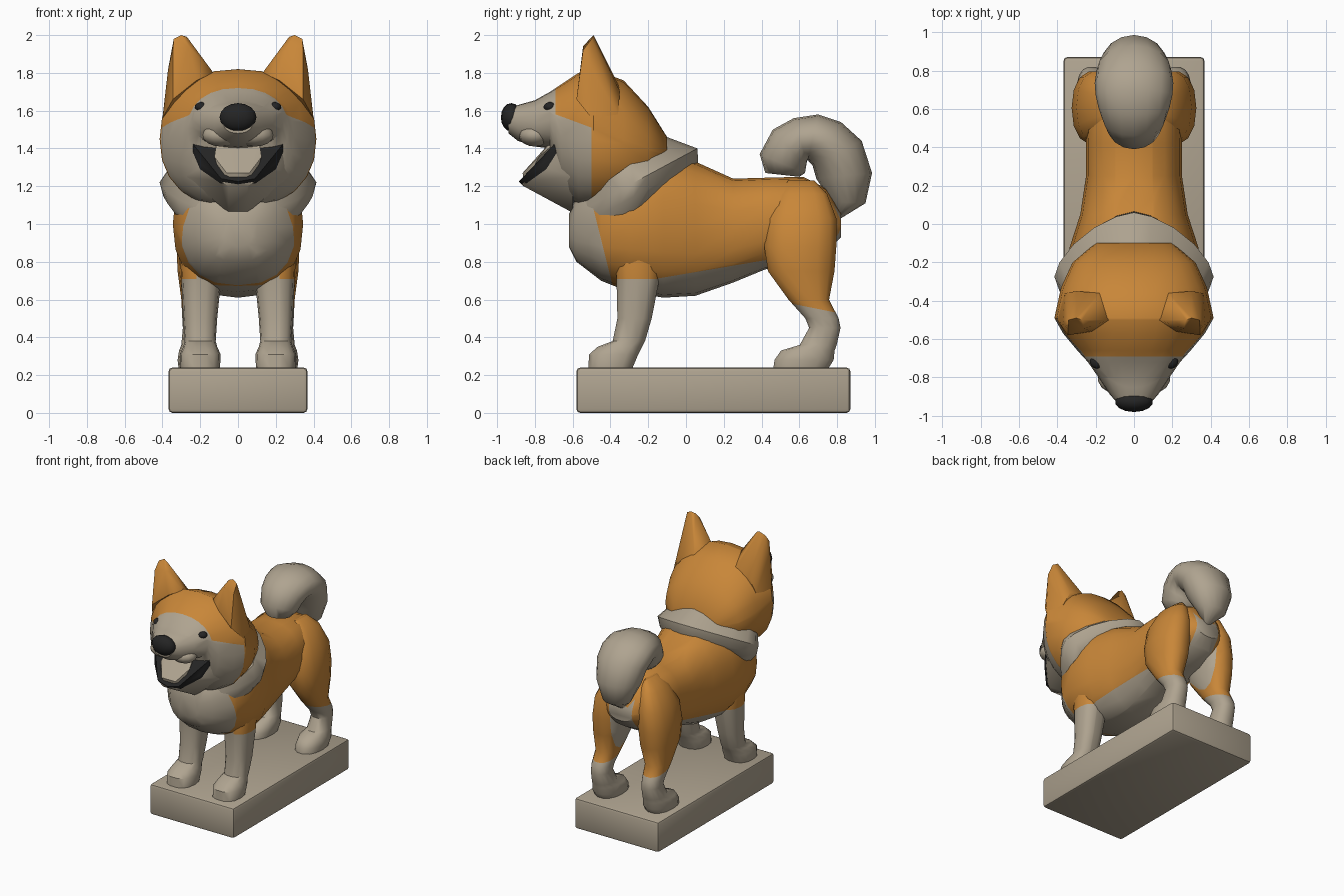
import bpy, bmesh, math
from mathutils import Vector


def material(name, rgb):
    m = bpy.data.materials.new(name)
    m.diffuse_color = (*rgb, 1)
    return m


CREAM, ORANGE, DARK = 0, 1, 2
MATS = [material("cream", (0.43, 0.37, 0.28)),
        material("orange", (0.58, 0.24, 0.04)),
        material("charcoal", (0.018, 0.018, 0.018))]


def finish(name, bm, colour, cuts=(), angle=42):
    """Cut along colour borders, paint faces by rule, and link the object."""
    for co, no in cuts:
        bmesh.ops.bisect_plane(bm, geom=bm.verts[:] + bm.edges[:] + bm.faces[:],
                               plane_co=co, plane_no=no)
    bmesh.ops.recalc_face_normals(bm, faces=bm.faces[:])
    for f in bm.faces:
        f.material_index = colour(f.calc_center_median()) if callable(colour) else colour
    me = bpy.data.meshes.new(name)
    bm.to_mesh(me)
    bm.free()
    for m in MATS:
        me.materials.append(m)
    ob = bpy.data.objects.new(name, me)
    bpy.context.collection.objects.link(ob)
    bpy.ops.object.select_all(action='DESELECT')
    ob.select_set(True)
    bpy.context.view_layer.objects.active = ob
    bpy.ops.object.shade_smooth_by_angle(angle=math.radians(angle))
    return ob


def loft(name, rings, colour, cuts=(), n=20, p=2.0, angle=42):
    """Skin rings (y1, z1, y2, z2, half width, centre x) with superellipse sections."""
    bm = bmesh.new()
    loops = []
    for y1, z1, y2, z2, w, cx in rings:
        loop = []
        for i in range(n):
            t = 2 * math.pi * i / n
            c = math.copysign(abs(math.cos(t)) ** (2 / p), math.cos(t))
            s = math.copysign(abs(math.sin(t)) ** (2 / p), math.sin(t))
            loop.append(bm.verts.new((cx + w * c, (y1 + y2) / 2 + s * (y2 - y1) / 2,
                                      (z1 + z2) / 2 + s * (z2 - z1) / 2)))
        loops.append(loop)
    for a, b in zip(loops, loops[1:]):
        for i in range(n):
            j = (i + 1) % n
            bm.faces.new((a[i], a[j], b[j], b[i]))
    bm.faces.new(loops[0])
    bm.faces.new(loops[-1])
    return finish(name, bm, colour, cuts, angle)


def hull(name, pts, colour, angle=42):
    bm = bmesh.new()
    vs = [bm.verts.new(p) for p in pts]
    r = bmesh.ops.convex_hull(bm, input=vs)
    junk = {g for g in r["geom_interior"] + r["geom_unused"] if isinstance(g, bmesh.types.BMVert)}
    bmesh.ops.delete(bm, geom=list(junk), context='VERTS')
    return finish(name, bm, colour, angle=angle)


def both(pts):
    return [(s * x, y, z) for x, y, z in pts for s in (-1, 1)]


def ball(name, co, size, colour):
    bm = bmesh.new()
    bmesh.ops.create_uvsphere(bm, u_segments=14, v_segments=8, radius=1)
    for v in bm.verts:
        v.co = Vector([c + s * a for c, s, a in zip(co, size, v.co)])
    return finish(name, bm, colour, angle=60)


# Plinth
bm = bmesh.new()
bmesh.ops.create_cube(bm, size=1)
for v in bm.verts:
    v.co = (v.co.x * 0.735, 0.145 + v.co.y * 1.45, 0.12 + v.co.z * 0.24)
bmesh.ops.bevel(bm, geom=bm.edges[:], offset=0.02, segments=2, affect='EDGES', profile=0.5)
finish("plinth", bm, CREAM)

# Body: y, bottom, top, half width
BODY = [(-0.62, 0.88, 1.05, 0.08), (-0.58, 0.80, 1.15, 0.19), (-0.45, 0.70, 1.28, 0.305),
        (-0.30, 0.64, 1.36, 0.345), (-0.12, 0.61, 1.38, 0.335), (0.05, 0.62, 1.33, 0.28),
        (0.25, 0.69, 1.24, 0.25), (0.42, 0.76, 1.245, 0.25), (0.62, 0.78, 1.25, 0.24),
        (0.74, 0.85, 1.19, 0.20), (0.82, 0.93, 1.06, 0.10)]


def body_colour(c):
    if c.z < 0.737 + 0.17 * c.y or c.y < -0.47 + (1 - c.z) * 0.25:
        return CREAM
    return CREAM if c.y > 0.74 and c.z < 1.1 and abs(c.x) < 0.1 else ORANGE


loft("body", [(y, a, y, b, w, 0) for y, a, b, w in BODY], body_colour,
     [((0, 0, 0.737), (0, -0.17, 1)), ((0, -0.47, 1), (0, 1, 0.25)),
      ((0.1, 0, 0), (1, 0, 0)), ((-0.1, 0, 0), (1, 0, 0))], p=2.4)

# Neck ruff: tilted ring, pointed front and back
loft("ruff", [(-0.57, 0.88, 0.04, 1.28, 0.34, 0), (-0.62, 0.96, 0.065, 1.33, 0.395, 0),
              (-0.61, 1.04, 0.06, 1.40, 0.415, 0), (-0.59, 1.10, -0.10, 1.46, 0.37, 0)],
     CREAM, p=1.55)

# Head with muzzle: y, bottom, top, half width
HEAD = [(-0.10, 1.28, 1.46, 0.20), (-0.20, 1.16, 1.62, 0.32), (-0.33, 1.09, 1.76, 0.38),
        (-0.49, 1.08, 1.82, 0.415), (-0.57, 1.09, 1.80, 0.37), (-0.66, 1.18, 1.74, 0.295),
        (-0.72, 1.40, 1.70, 0.24), (-0.80, 1.41, 1.655, 0.185), (-0.89, 1.44, 1.63, 0.125),
        (-0.94, 1.48, 1.61, 0.08)]


def head_colour(c):
    cheek = c.y < -0.5 and c.z < 1.51 - 0.37 * (c.y + 0.5)
    return CREAM if c.y < -0.69 or cheek else ORANGE


loft("head", [(y, a, y, b, w, 0) for y, a, b, w in HEAD], head_colour,
     [((0, -0.69, 0), (0, 1, 0)), ((0, -0.5, 0), (0, 1, 0)),
      ((0, -0.5, 1.51), (0, 0.37, 1))], n=24, p=2.25)

# Jaw, dark lip lining and tongue
RIM = [(0.24, -0.68, 1.41), (0.195, -0.75, 1.30), (0.09, -0.855, 1.225), (0.0, -0.87, 1.21)]
hull("jaw", both(RIM + [(0.05, -0.86, 1.20), (0.14, -0.68, 1.18), (0.28, -0.60, 1.25),
                        (0.30, -0.58, 1.38), (0.05, -0.60, 1.06)]), CREAM)
hull("mouth_lining", both([(x * k, y - d, z + d) for x, y, z in RIM
                           for k, d in ((1.03, -0.01), (1.0, 0.015))]), DARK)
hull("tongue", both([(0.11, -0.68, 1.44), (0.11, -0.70, 1.455), (0.125, -0.78, 1.355),
                     (0.06, -0.865, 1.27), (0.09, -0.83, 1.25), (0.04, -0.86, 1.24)]), CREAM)

# Nose, lip puffs, eyes, ears
ball("nose", (0, -0.925, 1.565), (0.10, 0.055, 0.075), DARK)
for s, side in ((-1, "left"), (1, "right")):
    ball("lip_" + side, (s * 0.09, -0.80, 1.47), (0.10, 0.085, 0.06), CREAM)
    ball("eye_" + side, (s * 0.19, -0.718, 1.62), (0.04, 0.036, 0.026), DARK)
    hull("ear_" + side, [(s * x, y, z) for x, y, z in [
        (0.27, -0.50, 1.99), (0.30, -0.49, 2.0), (0.34, -0.50, 1.98), (0.22, -0.51, 1.92),
        (0.26, -0.545, 1.94), (0.345, -0.545, 1.92), (0.13, -0.50, 1.80), (0.37, -0.50, 1.82),
        (0.385, -0.50, 1.68), (0.40, -0.50, 1.56), (0.36, -0.36, 1.58), (0.30, -0.35, 1.70),
        (0.18, -0.36, 1.74), (0.22, -0.56, 1.76), (0.345, -0.58, 1.66)]], ORANGE, 50)

# Curled tail: outer point, inner point, half width
TAIL = [(0.82, 1.03, 0.79, 1.06, 0.03), (0.95, 1.11, 0.77, 1.12, 0.11),
        (0.985, 1.27, 0.69, 1.24, 0.17), (0.93, 1.44, 0.67, 1.31, 0.195),
        (0.82, 1.54, 0.65, 1.33, 0.205), (0.70, 1.58, 0.645, 1.34, 0.20),
        (0.57, 1.56, 0.64, 1.33, 0.185), (0.46, 1.50, 0.635, 1.30, 0.165),
        (0.39, 1.37, 0.63, 1.27, 0.14), (0.42, 1.27, 0.60, 1.25, 0.09)]
loft("tail", [r + (0,) for r in TAIL], CREAM, n=16, angle=60)

# Legs: z, front y, back y, half width, centre x
FRONT = [(1.05, -0.32, -0.18, 0.05, 0.22), (0.90, -0.38, -0.12, 0.12, 0.19),
         (0.70, -0.37, -0.14, 0.105, 0.195), (0.50, -0.365, -0.18, 0.09, 0.20),
         (0.38, -0.39, -0.215, 0.082, 0.20), (0.35, -0.47, -0.23, 0.09, 0.20),
         (0.31, -0.515, -0.25, 0.108, 0.20), (0.24, -0.52, -0.28, 0.105, 0.20)]
HIND = [(1.23, 0.54, 0.68, 0.02, 0.12), (1.16, 0.48, 0.75, 0.075, 0.155),
        (1.03, 0.42, 0.80, 0.115, 0.185),
        (0.88, 0.41, 0.80, 0.125, 0.20), (0.75, 0.43, 0.79, 0.115, 0.205),
        (0.60, 0.54, 0.76, 0.085, 0.215), (0.50, 0.63, 0.81, 0.075, 0.22),
        (0.45, 0.65, 0.82, 0.072, 0.22), (0.36, 0.60, 0.80, 0.08, 0.22),
        (0.33, 0.50, 0.79, 0.092, 0.22), (0.28, 0.465, 0.785, 0.10, 0.22),
        (0.24, 0.46, 0.76, 0.095, 0.22)]
for s, side in ((-1, "left"), (1, "right")):
    loft("front_leg_" + side, [(a, z, b, z, w, s * cx) for z, a, b, w, cx in FRONT],
         lambda c: ORANGE if c.z > 0.71 and abs(c.x) > 0.22 else CREAM,
         [((0, 0, 0.71), (0, 0, 1)), ((s * 0.22, 0, 0), (1, 0, 0))], n=14, p=2.5)
    loft("hind_leg_" + side, [(a, z, b, z, w, s * cx) for z, a, b, w, cx in HIND],
         lambda c: ORANGE if c.z > 0.69 - 0.2 * c.y and (abs(c.x) > 0.125 or c.z > 1.1) else CREAM,
         [((0, 0, 0.69), (0, 0.2, 1)), ((s * 0.125, 0, 0), (1, 0, 0))], n=14, p=2.3)
